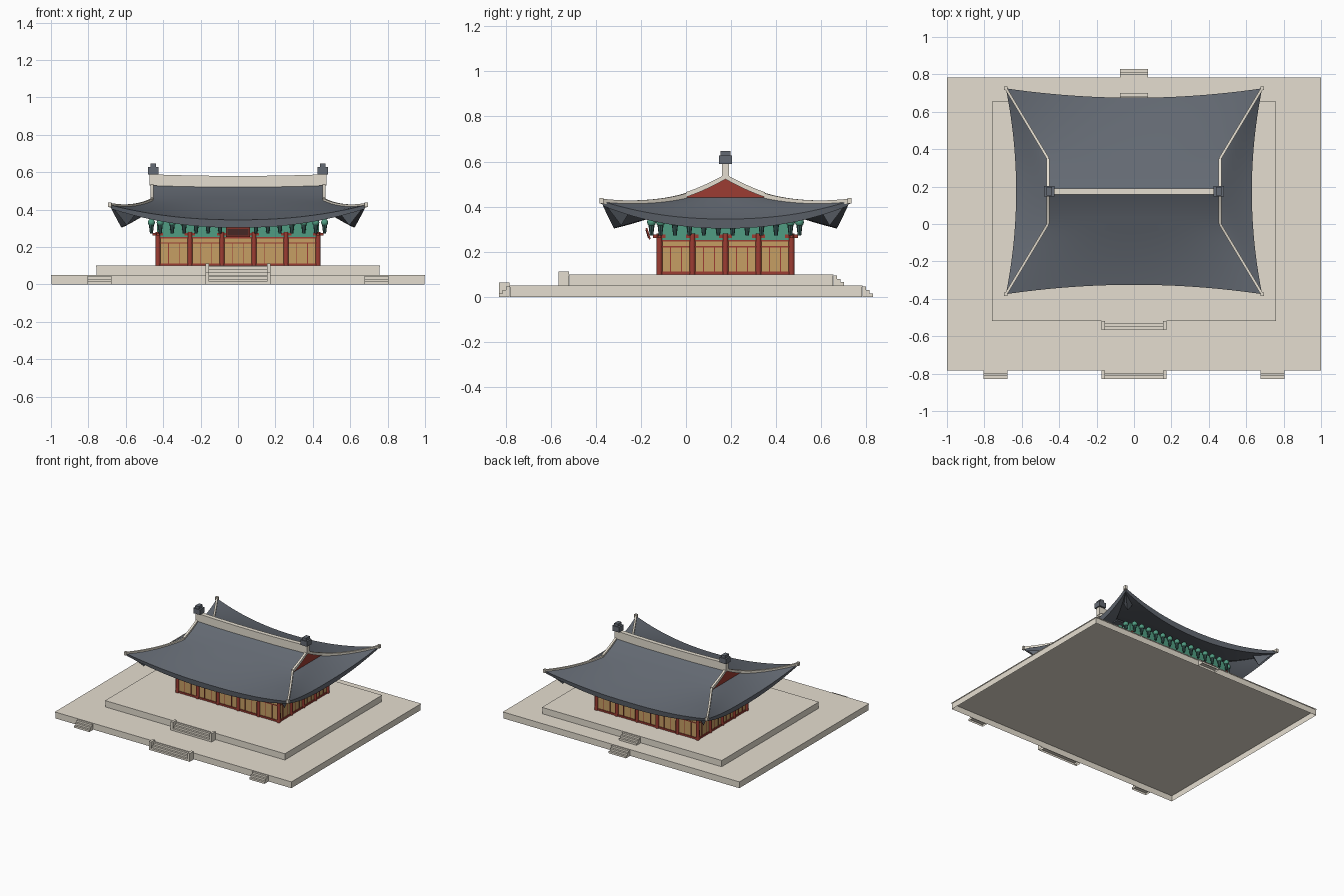
import bpy, bmesh, math
from mathutils import Vector, Matrix

cube = bpy.data.objects.get("Cube")
if cube:
    bpy.data.objects.remove(cube, do_unlink=True)

CY = 0.175            # centre line of the hall
FLOOR = 0.10


def material(name, *rgb):
    lin = [((c / 255 + 0.055) / 1.055) ** 2.4 for c in rgb] + [1]
    m = bpy.data.materials.new(name)
    m.use_nodes = True
    m.diffuse_color = lin
    m.node_tree.nodes["Principled BSDF"].inputs["Base Color"].default_value = lin
    return m


STONE = material("pale stone", 229, 222, 208)
SLATE = material("slate tile", 100, 106, 115)
RED = material("red timber", 156, 60, 50)
OCHRE = material("ochre panel", 198, 159, 100)
GREEN = material("green bracket", 80, 156, 130)
TEAL = material("dark teal bracket", 58, 92, 88)
DARK = material("dark sign", 84, 48, 46)


def finish(name, bm, mat, smooth=False):
    bmesh.ops.recalc_face_normals(bm, faces=bm.faces)
    mesh = bpy.data.meshes.new(name)
    bm.to_mesh(mesh)
    bm.free()
    mesh.materials.append(mat)
    ob = bpy.data.objects.new(name, mesh)
    bpy.context.collection.objects.link(ob)
    if smooth:
        bpy.ops.object.select_all(action='DESELECT')
        ob.select_set(True)
        bpy.context.view_layer.objects.active = ob
        bpy.ops.object.shade_smooth_by_angle(angle=math.radians(35))
    return ob


def boxes(name, mat, items, hollow=False):
    """Each item is x0, x1, y0, y1, z0, z1; hollow leaves the underside open."""
    bm = bmesh.new()
    for x0, x1, y0, y1, z0, z1 in items:
        mid = Matrix.Translation(((x0 + x1) / 2, (y0 + y1) / 2, (z0 + z1) / 2))
        size = Matrix.Diagonal((x1 - x0, y1 - y0, z1 - z0, 1))
        bmesh.ops.create_cube(bm, size=1, matrix=mid @ size)
    if hollow:
        bm.normal_update()
        bmesh.ops.delete(bm, geom=[f for f in bm.faces if f.normal.z < -0.5], context='FACES')
    return finish(name, bm, mat)


def sweep(name, mat, path, width, low, high):
    """Rectangular bar along a path, upright in section."""
    bm = bmesh.new()
    side = (path[-1] - path[0]).cross(Vector((0, 0, 1))).normalized() * width / 2
    up = Vector((0, 0, 1))
    rings = [[bm.verts.new(p + o) for o in
              (side + up * low, side + up * high, up * high - side, up * low - side)]
             for p in path]
    for a, b in zip(rings, rings[1:]):
        for i in range(4):
            bm.faces.new((a[i], a[i - 1], b[i - 1], b[i]))
    bm.faces.new(rings[0])
    bm.faces.new(rings[-1])
    return finish(name, bm, mat, True)


# Terraces: hollow walls under a slightly overhanging cap
for name, x, y0, y1, z in (("lower", 1, -0.783, 0.783, 0), ("upper", 0.76, -0.519, 0.654, 0.05)):
    boxes(name + "_terrace_wall", STONE, [(.003 - x, x - .003, y0 + .003, y1 - .003, z, z + .046)], True)
    boxes(name + "_terrace_cap", STONE, [(-x, x, y0, y1, z + .044, z + .05)])


# Stairs
def stairs(name, x, half, edge, out, z, cheeks):
    items = []
    for i in range(3):
        ends = sorted((edge, edge + out * 0.0155 * (3 - i)))
        items.append((x - half, x + half, *ends, z + 0.015 * i, z + 0.015 * (i + 1)))
    if cheeks:
        ends = sorted((edge, edge + out * 0.0465))
        for s in (-1, 1):
            a, b = sorted((x + s * half, x + s * (half + 0.018)))
            items.append((a, b, *ends, z, z + 0.063))
    boxes(name, STONE, items, True)


stairs("lower_front_stairs", 0, 0.155, -0.783, -1, 0, True)
stairs("upper_front_stairs", 0, 0.155, -0.519, -1, 0.05, True)
stairs("left_front_stairs", 0.74, 0.064, -0.783, -1, 0, False)
stairs("right_front_stairs", -0.74, 0.064, -0.783, -1, 0, False)
stairs("lower_back_stairs", 0, 0.074, 0.783, 1, 0, False)
stairs("upper_back_stairs", 0, 0.074, 0.654, 1, 0.05, False)

# Hall walls
HX, HY = 0.428, 0.293
boxes("wall_panels", OCHRE, [(-HX, HX, CY - HY, CY + HY, FLOOR, 0.25)])
boxes("green_lintel", GREEN, [(-HX - .004, HX + .004, CY - HY - .004, CY + HY + .004, 0.25, 0.35)])
cols_x = [-HX + 2 * HX * i / 5 for i in range(6)]
cols_y = [CY - HY + 2 * HY * i / 4 for i in range(5)]


def band(z0, z1, o):
    return (-HX - o, HX + o, CY - HY - o, CY + HY + o, z0, z1)


rails = [band(FLOOR, 0.113, 0.006), band(0.219, 0.225, 0.003), band(0.246, 0.253, 0.006)]
for a, b in zip(cols_x, cols_x[1:]):
    for f in (1 / 3, 2 / 3):
        x = a + (b - a) * f
        rails.append((x - .002, x + .002, CY - HY - .003, CY + HY + .003, FLOOR, 0.22))
for a, b in zip(cols_y, cols_y[1:]):
    for f in (1 / 3, 2 / 3):
        y = a + (b - a) * f
        rails.append((-HX - .003, HX + .003, y - .002, y + .002, FLOOR, 0.22))
boxes("wall_rails", RED, rails)

# Columns with short red bracket arms
spots = [(x, y) for x in cols_x for y in (cols_y[0], cols_y[-1])]
spots += [(x, y) for x in (-HX, HX) for y in cols_y[1:-1]]
bm = bmesh.new()
for x, y in spots:
    bmesh.ops.create_cone(bm, cap_ends=True, segments=12, radius1=0.0135, radius2=0.0125,
                          depth=0.18, matrix=Matrix.Translation((x, y, FLOOR + 0.09)))
finish("columns", bm, RED, True)
boxes("column_arms", RED, [(x - .028, x + .028, y - .007, y + .007, 0.262, 0.276) for x, y in spots
                           if abs(y - CY) > HY - .01]
      + [(x - .007, x + .007, y - .028, y + .028, 0.262, 0.276) for x, y in spots if abs(x) > HX - .01])

# Eave brackets: a hanging teal taper topped by a rounded green block
ring = []
for i in range(14):
    x = -0.416 + 0.064 * i
    ring += [(x, CY + s * (HY + .035)) for s in (-1, 1)]
for i in range(10):
    y = CY - 0.288 + 0.064 * i
    ring += [(s * (HX + .035), y) for s in (-1, 1)]
tapers, blocks = bmesh.new(), bmesh.new()
for x, y in ring:
    bmesh.ops.create_cone(tapers, cap_ends=True, segments=8, radius1=0.008, radius2=0.014, depth=0.05,
                          matrix=Matrix.Translation((x, y, 0.298)))
    bmesh.ops.create_uvsphere(blocks, u_segments=10, v_segments=6, radius=0.02,
                              matrix=Matrix.Translation((x, y, 0.331)))
finish("bracket_tapers", tapers, TEAL, True)
finish("bracket_blocks", blocks, GREEN, True)

# Name board, leaning forward and left blank
for name, mat, w, h, d, off in (("board_frame", RED, 0.13, 0.052, 0.008, 0),
                                ("board_plate", DARK, 0.11, 0.036, 0.003, -0.005)):
    ob = boxes(name, mat, [(-w / 2, w / 2, off - d / 2, off + d / 2, -h / 2, h / 2)])
    ob.location = (0, -0.168, 0.28)
    ob.rotation_euler.x = math.radians(18)


# Roof: concave hip-and-gable shell with upswept corners
def sag(t):
    return 1.25 * t - 0.25 * t * t


def skirt_z(s, q):
    return 0.45 - 0.105 * sag(q) + 0.08 * abs(s) ** 2.2 * q ** 1.5


def front(s, q):
    return Vector((s * (0.46 + 0.225 * q), 0.175 + (0.325 + 0.05 * s * s) * q, skirt_z(s, q)))


def flank(s, q):
    return Vector((0.46 + (0.17 + 0.055 * s * s) * q, s * (0.175 + 0.375 * q),
                   skirt_z(s, q) - 0.01 * (1 - q) ** 3))


def gable(s, g):
    return Vector((s * 0.46, 0.175 * g, 0.53 - 0.08 * sag(g)))


steps = [i / 12 - 1 for i in range(25)]
qs = [i / 10 for i in range(11)]


def shell(fn, s):
    """Top surface down to the eave, then the parallel underside back up."""
    drop = 0.042 - 0.02 * s * s
    under = [fn(s, q) for q in qs[::-1]]
    return [fn(s, q) for q in qs] + [Vector((p.x * 0.987, p.y * 0.987, p.z - drop)) for p in under]


bm = bmesh.new()
for sign in (-1, 1):
    slope = [[gable(s, g / 5) for g in range(5)] + shell(front, s) for s in steps]
    side = [shell(flank, s) for s in steps]
    for grid, flip in ((slope, Vector((1, sign, 1))), (side, Vector((sign, 1, 1)))):
        vs = [[bm.verts.new(p * flip + Vector((0, CY, 0))) for p in col] for col in grid]
        for a, b in zip(vs, vs[1:]):
            for i in range(len(a) - 1):
                bm.faces.new((a[i], a[i + 1], b[i + 1], b[i]))
bmesh.ops.remove_doubles(bm, verts=bm.verts, dist=0.0004)
finish("tiled_roof", bm, SLATE, True)
boxes("roof_ceiling", SLATE, [(-0.465, 0.465, CY - 0.2, CY + 0.2, 0.4, 0.41)])

# Corner rafters hanging under the eaves
bm = bmesh.new()
for sx in (-1, 1):
    for sy in (-1, 1):
        a, tip, c, d = [bm.verts.new((sx * x, CY + sy * y, z)) for x, y, z in
                        ((0.665, 0.53, 0.405), (0.595, 0.462, 0.316), (0.59, 0.42, 0.385), (0.54, 0.46, 0.385))]
        for f in ((a, tip, c), (a, d, tip), (tip, d, c), (a, c, d)):
            bm.faces.new(f)
finish("corner_rafters", bm, SLATE)

# Gables, verge boards and hip ridges
bm = bmesh.new()
for sx in (-1, 1):
    arc = [gable(1, g / 5) for g in range(6)]
    outline = [Vector((p.x, -p.y, p.z)) for p in arc[::-1]] + arc[1:]
    verts = [bm.verts.new((sx * 0.455, CY + p.y, p.z)) for p in outline]
    low = [bm.verts.new((sx * 0.455, CY + p.y, 0.43)) for p in outline]
    for i in range(len(verts) - 1):
        bm.faces.new((verts[i], verts[i + 1], low[i + 1], low[i]))
    for sy in (-1, 1):
        flip, base = Vector((sx, sy, 1)), Vector((0, CY, 0))
        label = ("left" if sx > 0 else "right") + ("_back" if sy > 0 else "_front")
        sweep(label + "_verge", STONE, [p * flip + base for p in arc], 0.016, -0.008, 0.014)
        sweep(label + "_hip_ridge", STONE,
              [front(1, i / 12) * flip + base for i in range(13)], 0.014, -0.012, 0.01)
        e = front(1, 1) * flip + base
        boxes(label + "_hip_end", STONE, [(e.x - .009, e.x + .009, e.y - .009, e.y + .009, e.z - .012, e.z + .014)])
finish("gable_walls", bm, RED)

# Main ridge with end ornaments
sweep("main_ridge", STONE, [Vector((x, CY, 0.55 + 0.04 * x * x)) for x in [0.472 * s for s in steps]],
      0.032, -0.03, 0.03)
for s, label in ((1, "left"), (-1, "right")):
    x = s * 0.453
    boxes(label + "_ridge_ornament", SLATE, [
        (x - .028, x + .028, CY - .028, CY + .028, 0.588, 0.627),
        (x - .015, x + .015, CY - .023, CY + .023, 0.627, 0.647)])
